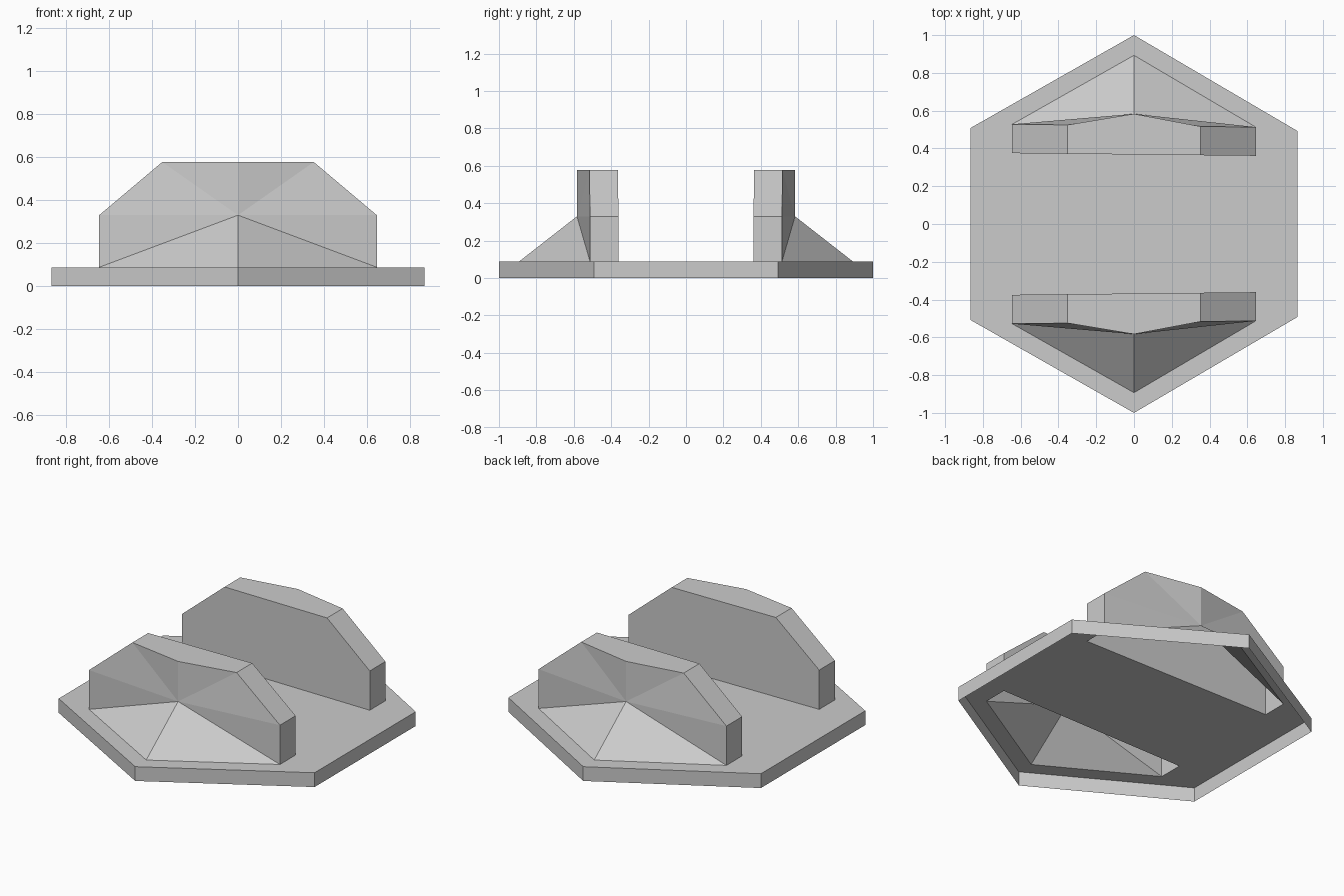
import bpy
import bmesh

if "Cube" in bpy.data.objects:
    bpy.data.objects.remove(bpy.data.objects["Cube"], do_unlink=True)

BASE_Z, SHOULDER_Z, TOP_Z = 0.088, 0.33, 0.577

grey = bpy.data.materials.new("stone grey")
grey.use_nodes = True
COLOUR = (0.6, 0.6, 0.6, 1)
grey.diffuse_color = COLOUR
grey.node_tree.nodes["Principled BSDF"].inputs["Base Color"].default_value = COLOUR


def finish(bm, name):
    mesh = bpy.data.meshes.new(name)
    bm.to_mesh(mesh)
    bm.free()
    mesh.materials.append(grey)
    obj = bpy.data.objects.new(name, mesh)
    bpy.context.collection.objects.link(obj)


def slanted(x, left_y, right_y):
    """Depth at x along the slightly skewed wall line."""
    return left_y + (right_y - left_y) * (x + 0.645) / 1.29


def outer(x):
    return slanted(x, 0.528, 0.513)


def inner(x):
    return slanted(x, 0.375, 0.361)


def footprint(side):
    """Five-sided outline where a barrier meets the platform."""
    pts = [(0.645, inner(0.645)), (0.645, outer(0.645)), (0, 0.893),
           (-0.645, outer(-0.645)), (-0.645, inner(-0.645))]
    return [(x, side * y, BASE_Z) for x, y in pts]


def build_platform():
    """Open-bottomed hexagonal slab with an opening under each barrier."""
    bm = bmesh.new()

    def loop(points):
        verts = [bm.verts.new(p) for p in points]
        edges = [bm.edges.new((verts[i - 1], verts[i])) for i in range(len(verts))]
        return verts, edges

    rim = [(0, -1), (0.866, -0.492), (0.866, 0.492),
           (0, 1), (-0.866, 0.508), (-0.866, -0.508)]
    top, edges = loop([(x, y, BASE_Z) for x, y in rim])
    for side in (1, -1):
        edges += loop(footprint(side))[1]
    bmesh.ops.triangle_fill(bm, edges=edges, use_beauty=True, normal=(0, 0, 1))
    for f in bm.faces:
        f.normal_update()
        if f.normal.z < 0:
            f.normal_flip()
    # Merge the fill triangles back into clean flat faces
    bmesh.ops.dissolve_limit(bm, angle_limit=0.01, verts=[], edges=bm.edges[:])
    # Rim sides
    low = [bm.verts.new((v.co.x, v.co.y, 0)) for v in top]
    for i in range(len(top)):
        bm.faces.new((low[i - 1], low[i], top[i], top[i - 1]))
    finish(bm, "hexagonal_platform")


def build_barrier(side, name):
    """Hollow wall with chamfered shoulders and a sloping outer buttress."""
    bm = bmesh.new()

    def vert(x, y, z):
        return bm.verts.new((x, side * y, z))

    profile = [(0.645, BASE_Z), (0.645, SHOULDER_Z), (0.352, TOP_Z),
               (-0.352, TOP_Z), (-0.645, SHOULDER_Z), (-0.645, BASE_Z)]
    back = [vert(x, inner(x), z) for x, z in profile]
    front = [vert(x, outer(x), z) for x, z in profile]
    crest = vert(0, 0.583, TOP_Z)
    hub = vert(0, 0.583, SHOULDER_Z)
    toe = vert(0, 0.893, BASE_Z)

    # Inner face, shoulders and top
    bm.faces.new(back)
    for i in (0, 1, 3, 4):
        bm.faces.new((back[i], back[i + 1], front[i + 1], front[i]))
    bm.faces.new((back[2], back[3], front[3], crest, front[2]))

    # Outer facets fan out from the central hub
    ring = front[:3] + [crest] + front[3:] + [toe]
    for i in range(len(ring)):
        bm.faces.new((hub, ring[i - 1], ring[i]))

    bmesh.ops.recalc_face_normals(bm, faces=bm.faces[:])
    finish(bm, name)


build_platform()
build_barrier(1, "back_barrier")
build_barrier(-1, "front_barrier")
